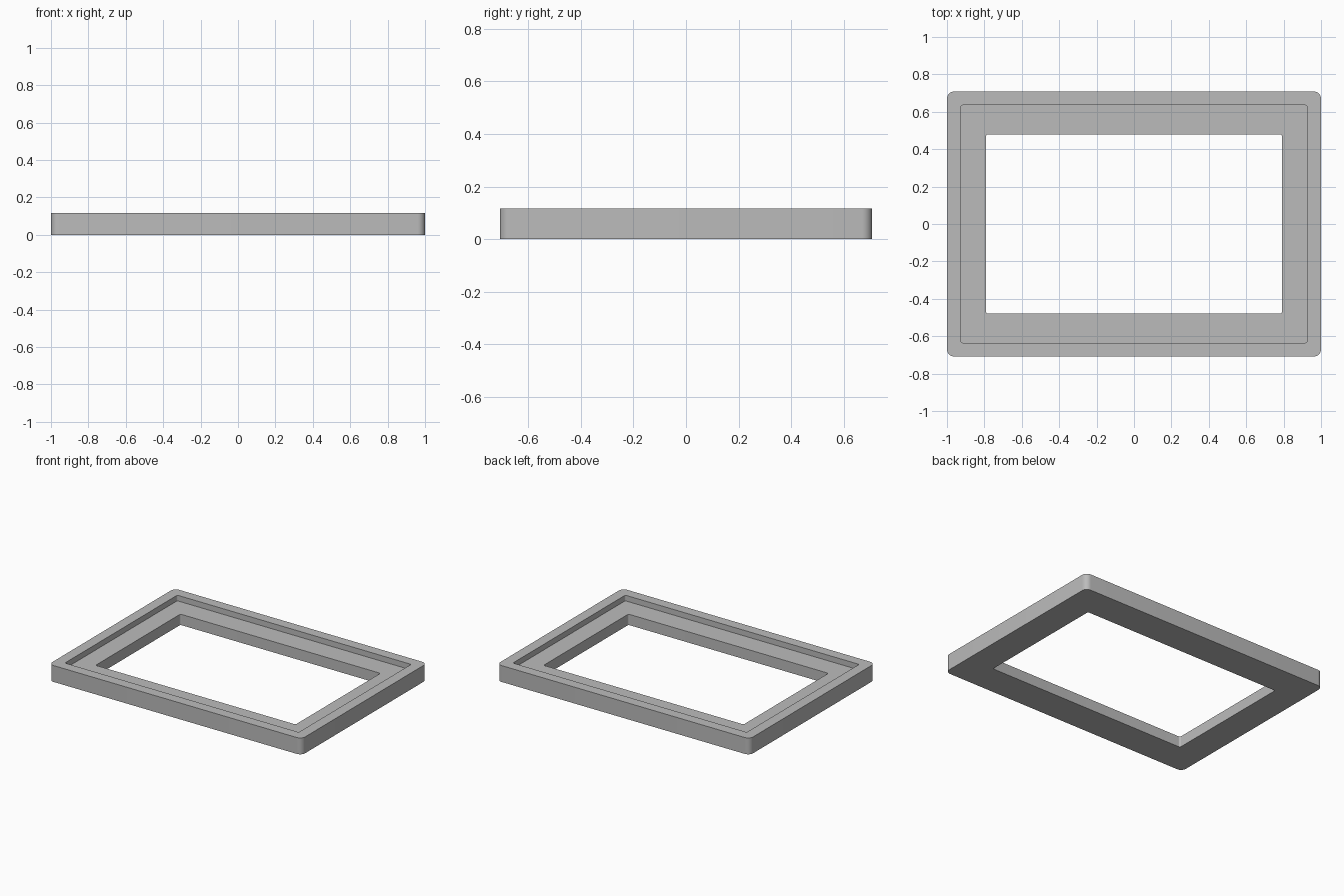
import bpy, bmesh, math

cube = bpy.data.objects.get("Cube")
if cube:
    bpy.data.objects.remove(cube, do_unlink=True)

grey = bpy.data.materials.new("light_grey")
grey.use_nodes = True
colour = (0.5, 0.5, 0.5, 1)
grey.diffuse_color = colour
grey.node_tree.nodes["Principled BSDF"].inputs["Base Color"].default_value = colour

HEIGHT, LEDGE = 0.117, 0.077
STEPS = 8  # segments per rounded corner


def rounded_ring(bm, half_x, half_y, radius, z):
    """Closed loop of vertices around a rounded rectangle."""
    ring = []
    for corner, (sx, sy) in enumerate(((1, 1), (-1, 1), (-1, -1), (1, -1))):
        for i in range(STEPS + 1):
            a = math.pi / 2 * (corner + i / STEPS)
            ring.append(bm.verts.new((sx * (half_x - radius) + radius * math.cos(a),
                                      sy * (half_y - radius) + radius * math.sin(a), z)))
    return ring


# Cross-section outlines: outer wall, rebate wall, opening
outer = (1.0, 0.709, 0.04)
rebate = (0.925, 0.635, 0.01)
opening = (0.791, 0.479, 0.012)

bm = bmesh.new()
section = [(outer, 0), (outer, HEIGHT), (rebate, HEIGHT),
           (rebate, LEDGE), (opening, LEDGE), (opening, 0)]
rings = [rounded_ring(bm, *outline, z) for outline, z in section]

# Join each ring to the next, closing the section underneath
for a, b in zip(rings, rings[1:] + rings[:1]):
    for i in range(len(a)):
        j = (i + 1) % len(a)
        bm.faces.new((a[i], a[j], b[j], b[i]))
bmesh.ops.recalc_face_normals(bm, faces=bm.faces)

mesh = bpy.data.meshes.new("rebated_frame")
bm.to_mesh(mesh)
bm.free()
mesh.materials.append(grey)
frame = bpy.data.objects.new("rebated_frame", mesh)
bpy.context.collection.objects.link(frame)

# Smooth rounded corners, crisp edges
bpy.context.view_layer.objects.active = frame
frame.select_set(True)
bpy.ops.object.shade_smooth_by_angle(angle=math.radians(30))
